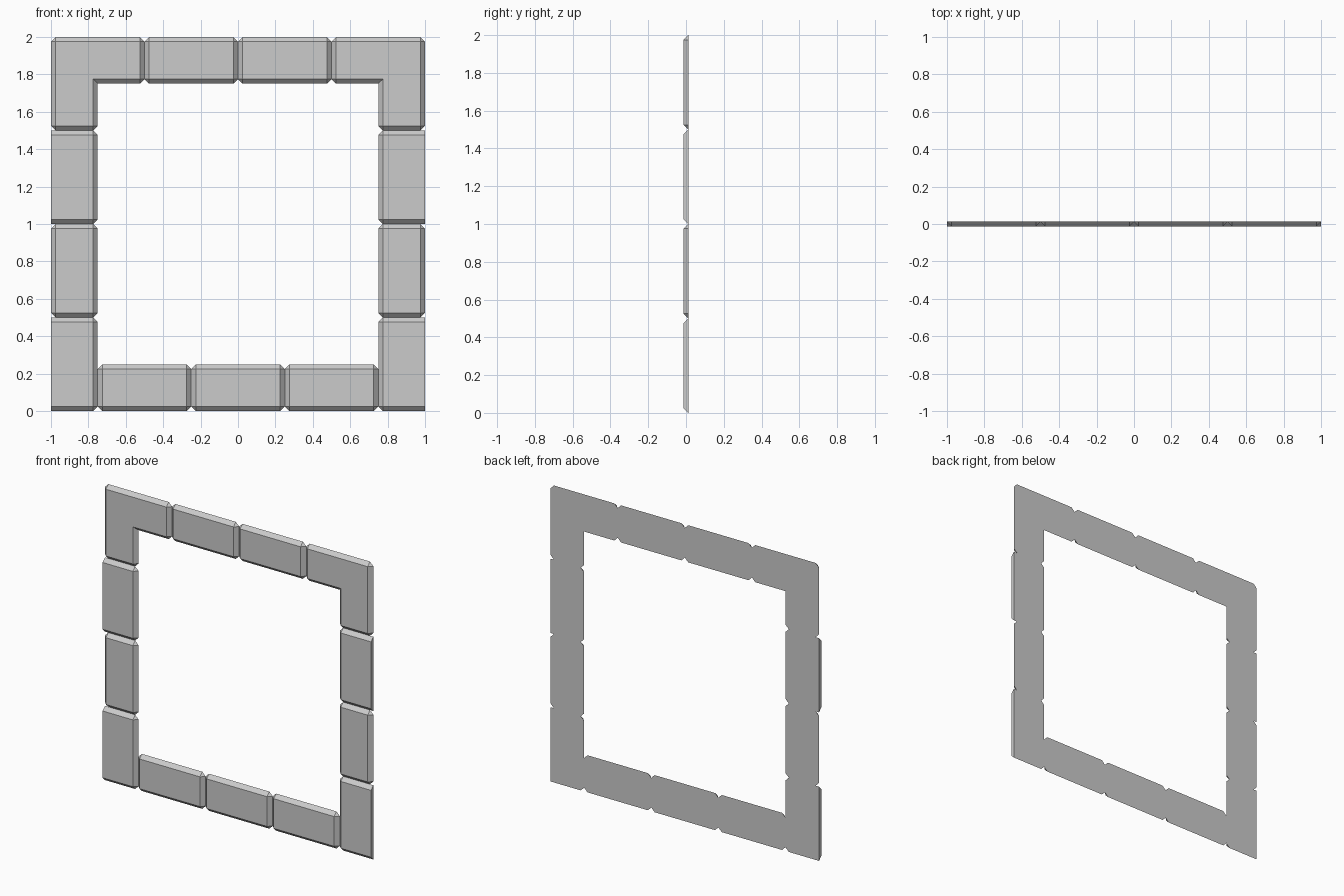
import bpy, bmesh
from mathutils import Vector

if "Cube" in bpy.data.objects:
    bpy.data.objects.remove(bpy.data.objects["Cube"])

C = 0.025              # chamfer width, also the depth of the frame
FRONT, BACK = -C / 2, C / 2


def block(name, outline, square_sides=(), mirror=True):
    """Flat-backed stone with 45 degree chamfers; outline is (x, z), counter-clockwise.
    Sides whose index is in square_sides keep a straight wall."""
    bm = bmesh.new()
    pts = [Vector(p) for p in outline]
    n = len(pts)
    dirs = [(pts[(i + 1) % n] - pts[i]).normalized() for i in range(n)]
    inward = [Vector((-d.y, d.x)) * (0 if i in square_sides else C)
              for i, d in enumerate(dirs)]

    def vert(p, y):
        return bm.verts.new((p.x, y, p.y))

    front, back = [], []
    for i, p in enumerate(pts):
        a, b = inward[i - 1], inward[i]
        front.append(vert(p + a + b, FRONT))
        convex = dirs[i - 1].cross(dirs[i]) > 0
        if convex and a.length and b.length:      # clipped corner
            back.append([vert(p + b, BACK), vert(p + a, BACK)])
        else:
            back.append([vert(p, BACK)])

    bm.faces.new(front)
    bm.faces.new([v for corner in back for v in corner])
    for i in range(n):
        j = (i + 1) % n
        bm.faces.new((back[i][-1], back[j][0], front[j], front[i]))
        if len(back[i]) == 2:
            bm.faces.new((back[i][0], back[i][1], front[i]))
    bmesh.ops.recalc_face_normals(bm, faces=bm.faces)

    mesh = bpy.data.meshes.new(name)
    bm.to_mesh(mesh)
    bm.free()
    ob = bpy.data.objects.new(name, mesh)
    bpy.context.collection.objects.link(ob)
    if mirror:
        ob.modifiers.new("Mirror", 'MIRROR').use_mirror_merge = False
    return ob


def rect(x0, x1, z0, z1):
    return [(x0, z0), (x1, z0), (x1, z1), (x0, z1)]


# Side columns: alternating stones have a square outer wall (side 3)
block("side_stone_bottom", rect(-1, -0.75, 0, 0.5), (3,))
block("side_stone_lower", rect(-1, -0.75, 0.5, 1))
block("side_stone_upper", rect(-1, -0.75, 1, 1.5), (3,))

# L-shaped top corners
block("corner_stone", [(-1, 1.5), (-0.75, 1.5), (-0.75, 1.75),
                       (-0.5, 1.75), (-0.5, 2), (-1, 2)])

# Top row
block("top_stone", rect(-0.5, 0, 1.75, 2))

# Bottom row
block("sill_stone_side", rect(-0.75, -0.25, 0, 0.25))
block("sill_stone_middle", rect(-0.25, 0.25, 0, 0.25), mirror=False)
